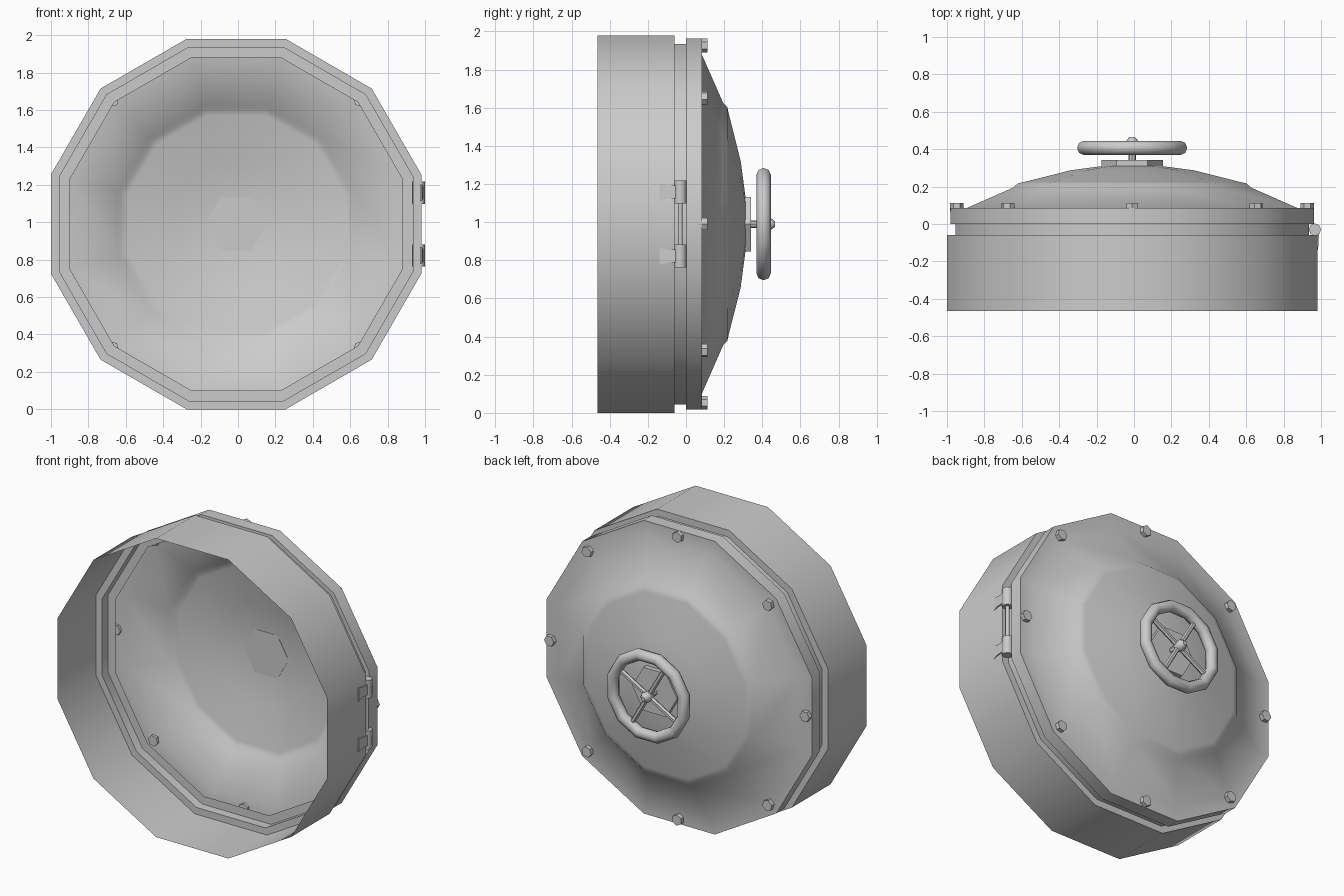
import bpy, bmesh, math
from mathutils import Vector

if "Cube" in bpy.data.objects:
    bpy.data.objects.remove(bpy.data.objects["Cube"])

CX, CZ = -0.01, 0.99          # axis of the hatch, running along y
APO = 1 / math.cos(math.pi / 12)   # apothem to corner radius for 12 sides


def finish(name, bm, angle=40, normals=True):
    if normals:
        bmesh.ops.recalc_face_normals(bm, faces=bm.faces)
    me = bpy.data.meshes.new(name)
    bm.to_mesh(me)
    bm.free()
    ob = bpy.data.objects.new(name, me)
    bpy.context.collection.objects.link(ob)
    bpy.ops.object.select_all(action='DESELECT')
    ob.select_set(True)
    bpy.context.view_layer.objects.active = ob
    bpy.ops.object.shade_smooth_by_angle(angle=math.radians(angle))
    return ob


def lathe(name, profile, n=12, phase=0.0, x=CX, z=CZ, closed=False, angle=40):
    """Revolve (radius, y) points about a y-axis line; radius 0 becomes a pole."""
    bm = bmesh.new()
    rings = []
    for r, y in profile:
        if r == 0:
            rings.append([bm.verts.new((x, y, z))] * n)
        else:
            rings.append([bm.verts.new((x + r * math.cos(phase + i * math.tau / n), y,
                                        z + r * math.sin(phase + i * math.tau / n)))
                          for i in range(n)])
    pairs = list(zip(rings, rings[1:]))
    if closed:
        pairs.append((rings[-1], rings[0]))
    for a, b in pairs:
        for i in range(n):
            j = (i + 1) % n
            bm.faces.new(list(dict.fromkeys((a[i], a[j], b[j], b[i]))))
    return finish(name, bm, angle)


def rod(name, p, q, r, n=8):
    p, q = Vector(p), Vector(q)
    bm = bmesh.new()
    bmesh.ops.create_cone(bm, cap_ends=True, segments=n, radius1=r, radius2=r,
                          depth=(q - p).length)
    ob = finish(name, bm, 50)
    ob.location = (p + q) / 2
    ob.rotation_euler = (q - p).to_track_quat('Z', 'Y').to_euler()
    return ob


def poly12(points):
    return [(r * APO, y) for r, y in points]


P12 = math.pi / 12

# Open collar with its recessed neck
lathe("collar", poly12([(0.99, -0.465), (0.99, -0.06), (0.945, -0.06), (0.945, 0.0)]), 12, P12)

# Door: hollow rim flange and stepped dome
lathe("door", poly12([(0.89, 0.0), (0.972, 0.0), (0.972, 0.085), (0.885, 0.085),
                      (0.635, 0.195), (0.612, 0.217), (0.58, 0.224), (0.33, 0.287),
                      (0.15, 0.311), (0, 0.317)]), 12, P12, angle=35)

# Eight hexagonal rim bolts
for i in range(8):
    a = i * math.pi / 4
    lathe(f"rim_bolt_{i + 1}", [(0, 0.068), (0.036, 0.068), (0.036, 0.112), (0, 0.112)], 6,
          a, CX + 0.937 * math.cos(a), CZ + 0.937 * math.sin(a))

# Handwheel: base plate, shaft with knob, rim, spokes
lathe("wheel_base", [(0, 0.309), (0.165, 0.309), (0.165, 0.342), (0, 0.342)], 6)
lathe("wheel_shaft", [(0, 0.33), (0.02, 0.33), (0.02, 0.385), (0.032, 0.395), (0.035, 0.44),
                      (0.015, 0.466), (0, 0.466)], 8)
lathe("wheel_rim", [(0.267 + 0.038 * math.cos(k * math.pi / 4),
                     0.407 + 0.038 * math.sin(k * math.pi / 4)) for k in range(8)],
      12, P12, closed=True, angle=50)
for i in range(4):
    a = math.radians(120 + 90 * i)
    rod(f"wheel_spoke_{i + 1}", (CX, 0.407, CZ),
        (CX + 0.26 * math.cos(a), 0.407, CZ + 0.26 * math.sin(a)), 0.016, 6)

# Hinges: barrels, joining pin and leaves lying on the collar
HX, HY = 0.967, -0.03
rod("hinge_pin", (HX, HY, 0.8), (HX, HY, 1.2), 0.012, 8)
for side, s in (("upper", 1), ("lower", -1)):
    zc = CZ + s * 0.168
    rod(f"{side}_hinge_barrel", (HX, HY, zc - 0.06), (HX, HY, zc + 0.06), 0.033, 8)
    bm = bmesh.new()
    # flared leaf outline in (y, half height)
    outline = [(-0.03, 0.034), (-0.10, 0.034), (-0.14, 0.045)]
    pts = outline + [(y, -h) for y, h in reversed(outline)]
    face = bm.faces.new([bm.verts.new((0.972, y, zc + h)) for y, h in pts])
    ext = bmesh.ops.extrude_face_region(bm, geom=[face])
    for v in ext["geom"]:
        if isinstance(v, bmesh.types.BMVert):
            v.co.x = 0.984 + max(0, v.co.y + 0.14) * 0.06
    finish(f"{side}_hinge_leaf", bm, 30)
